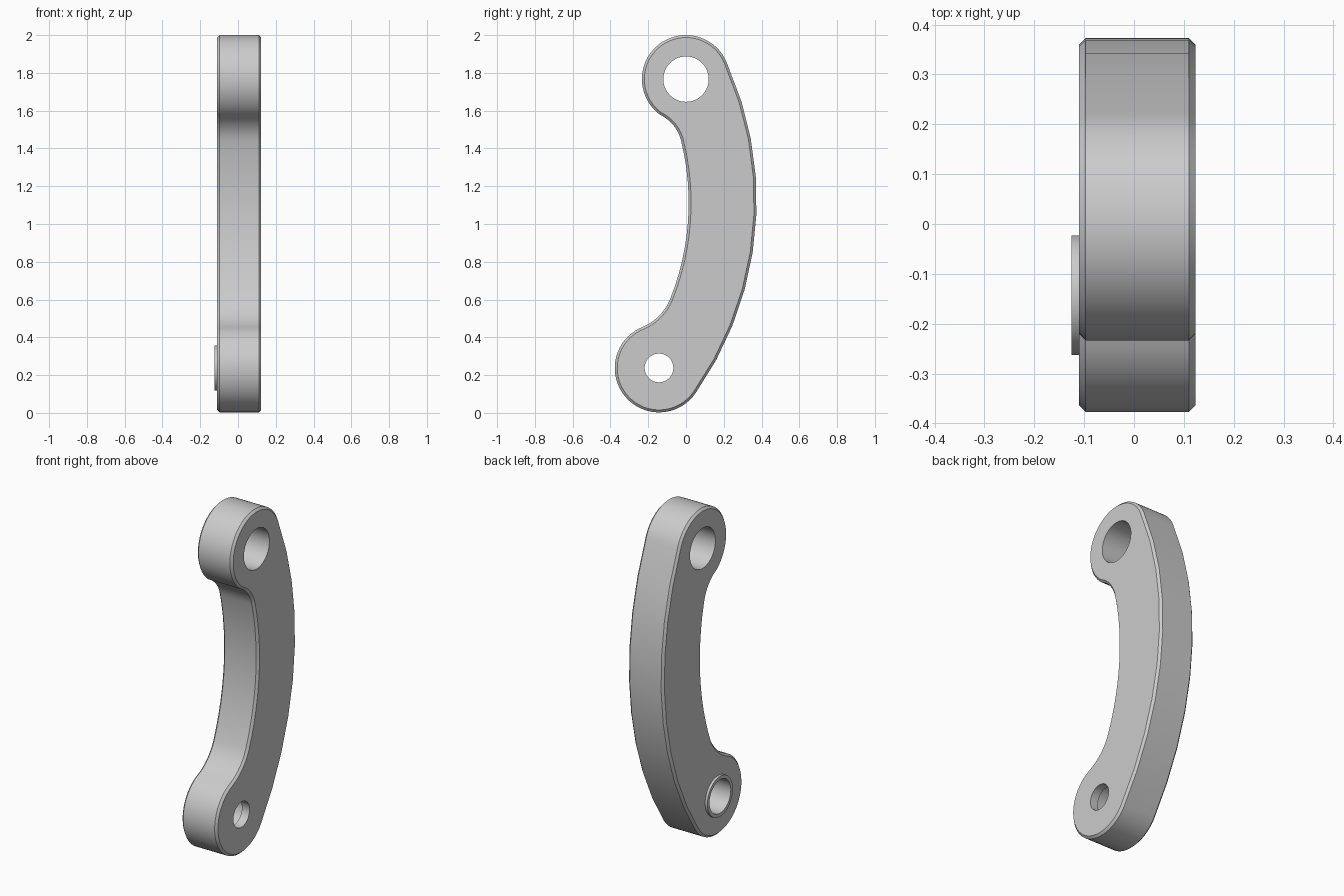
import bpy, bmesh, math
from mathutils import Vector, Matrix
from mathutils.geometry import intersect_line_line_2d

if "Cube" in bpy.data.objects:
    bpy.data.objects.remove(bpy.data.objects["Cube"], do_unlink=True)

LEFT, RIGHT = -0.11, 0.123      # the two flat sides of the link
TOP_EYE = (0, 1.767)            # hole centres as (y, z)
LOW_EYE = (-0.143, 0.238)

steel = bpy.data.materials.new("satin grey")
steel.use_nodes = True
grey = (0.6, 0.6, 0.6, 1)
steel.diffuse_color = grey
steel.node_tree.nodes["Principled BSDF"].inputs["Base Color"].default_value = grey


def arc(a, b, c, n):
    """Points from a through b up to, not including, c."""
    a, b, c = Vector(a), Vector(b), Vector(c)
    m1, m2 = (a + b) / 2, (b + c) / 2
    d1, d2 = (b - a).orthogonal(), (c - b).orthogonal()
    w = m2 - m1
    t = (w.x * d2.y - w.y * d2.x) / (d1.x * d2.y - d1.y * d2.x)
    o = m1 + d1 * t
    ang = lambda p: math.atan2(p.y - o.y, p.x - o.x)
    start, r = ang(a), (a - o).length
    sweep, mid = (ang(c) - start) % math.tau, (ang(b) - start) % math.tau
    if mid > sweep:
        sweep -= math.tau
    return [(o.x + r * math.cos(start + sweep * i / n),
             o.y + r * math.sin(start + sweep * i / n)) for i in range(n)]


def finish(name, bm):
    bmesh.ops.recalc_face_normals(bm, faces=bm.faces)
    mesh = bpy.data.meshes.new(name)
    bm.to_mesh(mesh)
    bm.free()
    mesh.materials.append(steel)
    ob = bpy.data.objects.new(name, mesh)
    bpy.context.collection.objects.link(ob)
    return ob


def cylinder(name, centre, radius, x0, x1):
    bm = bmesh.new()
    place = Matrix.Translation(((x0 + x1) / 2, *centre)) @ Matrix.Rotation(math.pi / 2, 4, 'Y')
    bmesh.ops.create_cone(bm, cap_ends=True, segments=64, radius1=radius,
                          radius2=radius, depth=x1 - x0, matrix=place)
    return finish(name, bm)


def drill(target, *hole):
    cutter = cylinder("drill_cutter", *hole)
    cutter.hide_render = True
    mod = target.modifiers.new("hole", 'BOOLEAN')
    mod.operation, mod.solver, mod.object = 'DIFFERENCE', 'EXACT', cutter
    bpy.context.view_layer.objects.active = target
    bpy.ops.object.modifier_apply(modifier=mod.name)
    bpy.data.objects.remove(cutter, do_unlink=True)


# Curved link outline: top eye, fillet, inner curve, fillet, low eye, outer curve
top_back, top_front = (0.222, 1.838), (-0.137, 1.578)
inner_top, inner_low = (-0.026, 1.44), (-0.085, 0.6)
low_front, low_back = (-0.225, 0.457), (0.053, 0.108)
outline = (arc(top_back, (-0.165, 1.932), top_front, 36)
           + arc(top_front, (-0.066, 1.522), inner_top, 10)
           + arc(inner_top, (0.014, 1.1), inner_low, 12)
           + arc(inner_low, (-0.142, 0.515), low_front, 10)
           + arc(low_front, (-0.309, 0.072), low_back, 36)
           + arc(low_back, (0.374, 1.1), top_back, 9))

bm = bmesh.new()
side = bm.faces.new([bm.verts.new((LEFT, y, z)) for y, z in outline])
wall = bmesh.ops.extrude_face_region(bm, geom=[side])["geom"]
bmesh.ops.translate(bm, vec=(RIGHT - LEFT, 0, 0),
                    verts=[g for g in wall if isinstance(g, bmesh.types.BMVert)])
bmesh.ops.recalc_face_normals(bm, faces=bm.faces)
rims = [e for e in bm.edges if abs(e.verts[0].co.x - e.verts[1].co.x) < 1e-5]
bmesh.ops.bevel(bm, geom=rims, offset=0.013, segments=1, affect='EDGES')
link = finish("curved_link", bm)

# Raised collar around the low bore
collar = cylinder("bore_collar", LOW_EYE, 0.12, -0.125, LEFT + 0.01)

# Through hole, stepped low bore, and the collar opening
drill(link, TOP_EYE, 0.12, -0.3, 0.3)
drill(link, LOW_EYE, 0.076, -0.3, 0.3)
drill(link, LOW_EYE, 0.1, -0.3, RIGHT - 0.05)
drill(collar, LOW_EYE, 0.1, -0.3, 0.3)

# Smooth curves with crisp rims
bpy.ops.object.select_all(action='DESELECT')
for ob in (link, collar):
    ob.select_set(True)
bpy.context.view_layer.objects.active = link
bpy.ops.object.shade_smooth_by_angle(angle=math.radians(25))
